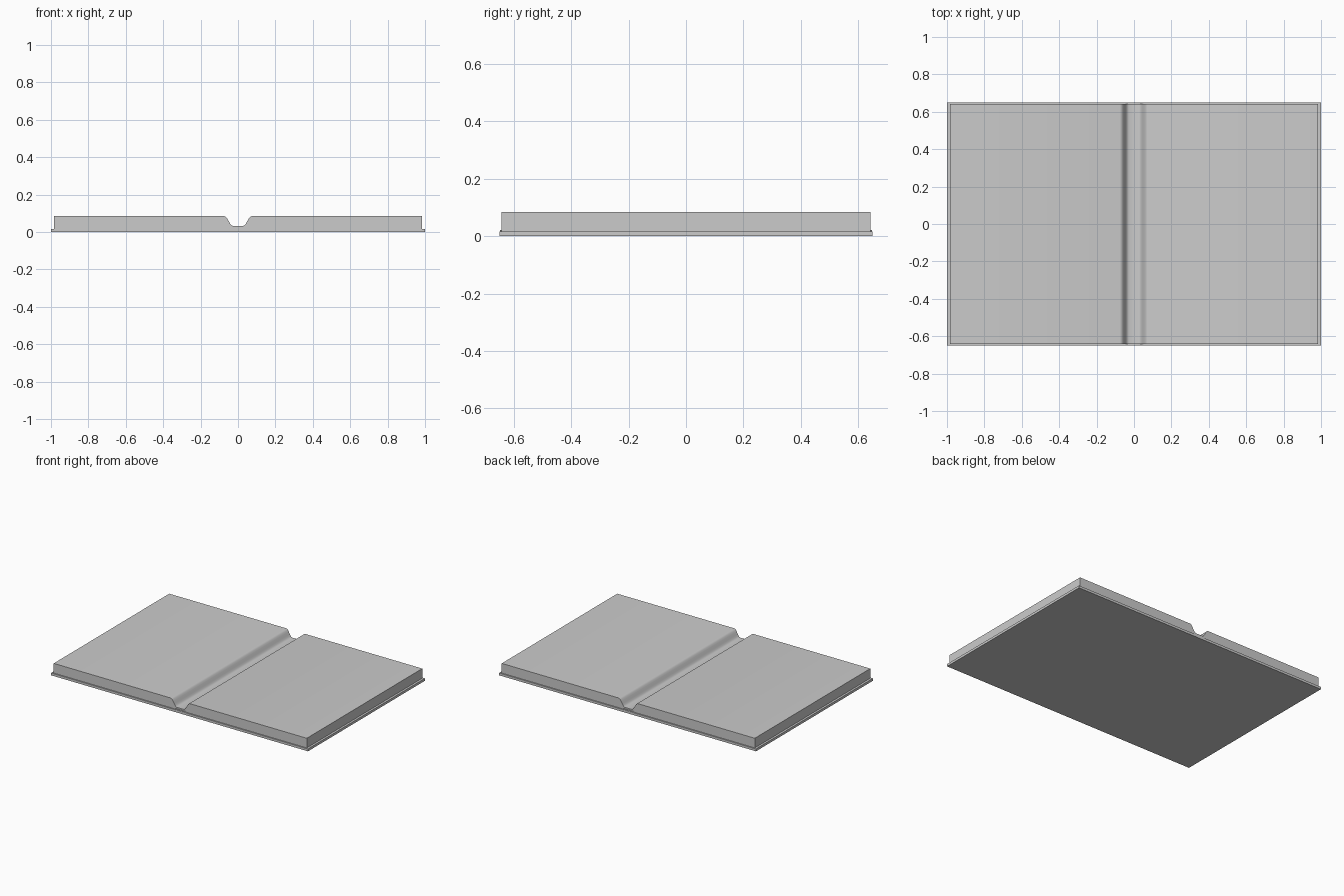
import bpy, bmesh, math

if "Cube" in bpy.data.objects:
    bpy.data.objects.remove(bpy.data.objects["Cube"])


def extrude_profile(name, points, half_depth):
    """Extrude a closed x-z outline along y, centred on y = 0."""
    bm = bmesh.new()
    front = [bm.verts.new((x, -half_depth, z)) for x, z in points]
    face = bm.faces.new(front)
    ext = bmesh.ops.extrude_face_region(bm, geom=[face])
    moved = [g for g in ext["geom"] if isinstance(g, bmesh.types.BMVert)]
    bmesh.ops.translate(bm, verts=moved, vec=(0, 2 * half_depth, 0))
    bmesh.ops.recalc_face_normals(bm, faces=bm.faces)
    mesh = bpy.data.meshes.new(name)
    bm.to_mesh(mesh)
    bm.free()
    obj = bpy.data.objects.new(name, mesh)
    bpy.context.collection.objects.link(obj)
    bpy.ops.object.select_all(action='DESELECT')
    obj.select_set(True)
    bpy.context.view_layer.objects.active = obj
    bpy.ops.object.shade_smooth_by_angle(angle=math.radians(35))
    return obj


def mirrored(half):
    """Complete a right-half outline (bottom to top) with its left half."""
    return half + [(-x, z) for x, z in reversed(half)]


# Cover: thin boards slightly larger than the pages
extrude_profile("cover", mirrored([(1.0, 0.0), (1.0, 0.017)]), 0.65)

# Spine strip lying under the gutter
extrude_profile("spine", mirrored([(0.06, 0.012), (0.04, 0.022)]), 0.648)

# Pages: two blocks whose rounded inner edges dip into the gutter
page_half = [(0.985, 0.016), (0.985, 0.085), (0.076, 0.085), (0.068, 0.083),
             (0.061, 0.077), (0.054, 0.066), (0.046, 0.051), (0.040, 0.041),
             (0.034, 0.035), (0.027, 0.032)]
extrude_profile("pages", mirrored(page_half), 0.642)
